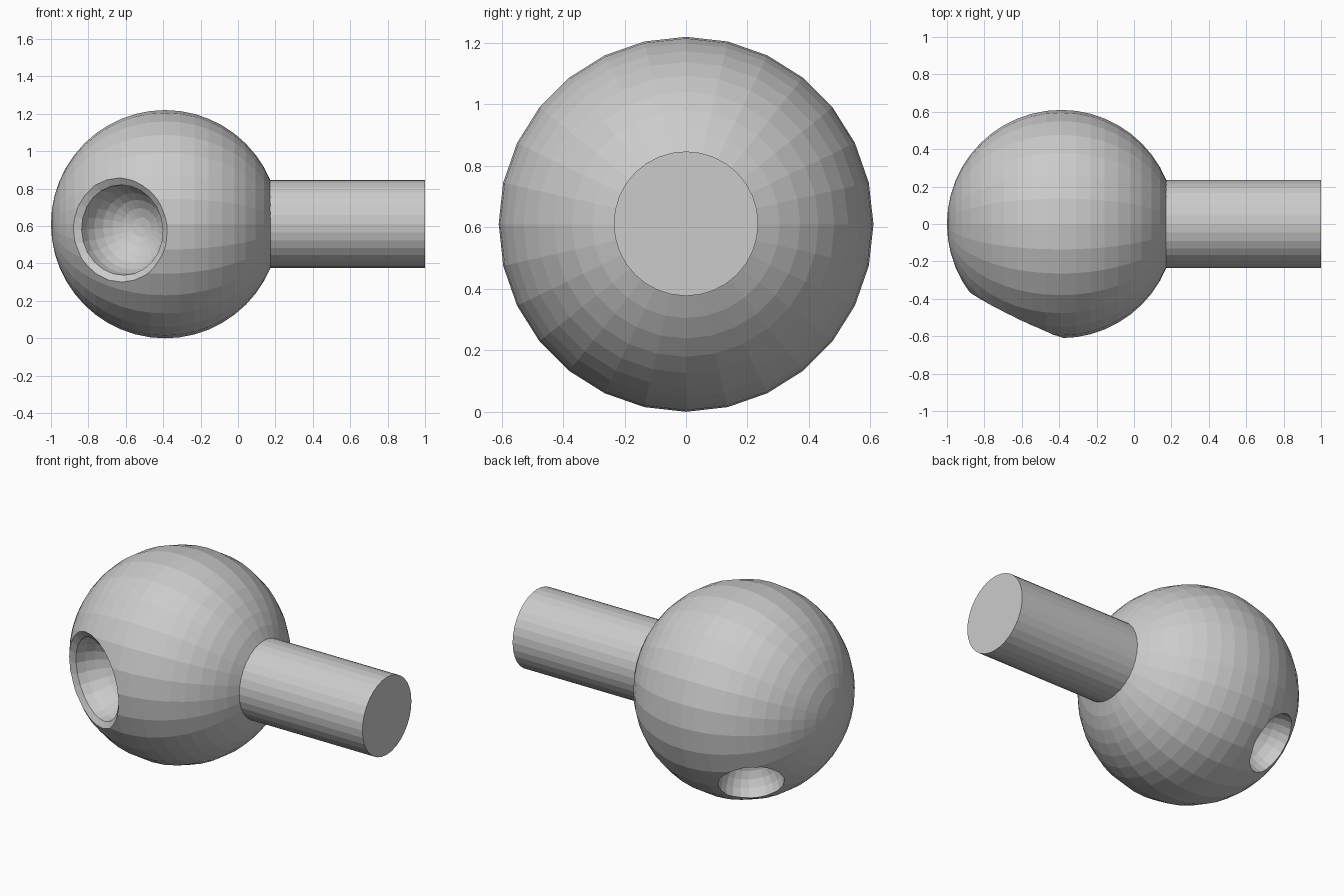
import bpy, math
from mathutils import Vector, Matrix

if "Cube" in bpy.data.objects:
    bpy.data.objects.remove(bpy.data.objects["Cube"])

R = 0.61
CENTRE = Vector((-0.39, 0, 0.61))

grey = bpy.data.materials.new("plain_grey")
grey.diffuse_color = (0.6, 0.6, 0.6, 1)
grey.use_nodes = True
grey.node_tree.nodes["Principled BSDF"].inputs["Base Color"].default_value = grey.diffuse_color


def lathe(name, profile, sides, origin, direction):
    """Spin (radius, distance) points around a direction from an origin."""
    rot = Vector(direction).normalized().to_track_quat('Z', 'Y').to_matrix().to_4x4()
    frame = Matrix.Translation(origin) @ rot
    verts, rings, faces = [], [], []
    for r, h in profile:
        if r < 1e-5:
            rings.append([len(verts)] * sides)
            verts.append(frame @ Vector((0, 0, h)))
        else:
            rings.append(list(range(len(verts), len(verts) + sides)))
            for i in range(sides):
                a = math.tau * i / sides
                verts.append(frame @ Vector((r * math.cos(a), r * math.sin(a), h)))
    for lo, hi in zip(rings, rings[1:]):
        for i in range(sides):
            j = (i + 1) % sides
            quad = list(dict.fromkeys((lo[i], lo[j], hi[j], hi[i])))
            if len(quad) > 2:
                faces.append(quad)
    mesh = bpy.data.meshes.new(name)
    mesh.from_pydata(verts, [], faces)
    mesh.materials.append(grey)
    ob = bpy.data.objects.new(name, mesh)
    bpy.context.collection.objects.link(ob)
    return ob


def arc(radius, start, end, steps, offset=0.0):
    """Arc points, angles measured from the negative end of the axis."""
    pts = []
    for k in range(steps + 1):
        a = math.radians(start + (end - start) * k / steps)
        pts.append((radius * math.sin(a), offset - radius * math.cos(a)))
    return pts


# ball, with its poles along the shank
ball = lathe("ball", arc(R, 0, 180, 24), 28, CENTRE, (1, 0, 0))

# large front socket with a chamfered rim, and small rear socket underneath
sockets = [
    ("front_socket", (-0.44, -0.895, -0.06),
     arc(0.242, 0, 90, 7, 0.52) + [(0.282, 0.542), (0.282, 0.8), (0, 0.8)]),
    ("rear_socket", (-0.51, 0.61, -0.605),
     arc(0.183, 0, 90, 6, 0.57) + [(0.183, 0.8), (0, 0.8)]),
]
for name, direction, profile in sockets:
    cutter = lathe(name + "_cutter", profile, 24, CENTRE, direction)
    cutter.hide_render = True
    cutter.hide_viewport = False
    cutter.display_type = 'WIRE'
    cut = ball.modifiers.new(name, 'BOOLEAN')
    cut.operation = 'DIFFERENCE'
    cut.solver = 'EXACT'
    cut.object = cutter

# straight shank
lathe("shank", [(0, 0.1), (0.235, 0.1), (0.235, 1.0), (0, 1.0)],
      32, Vector((0, 0, 0.612)), (1, 0, 0))
